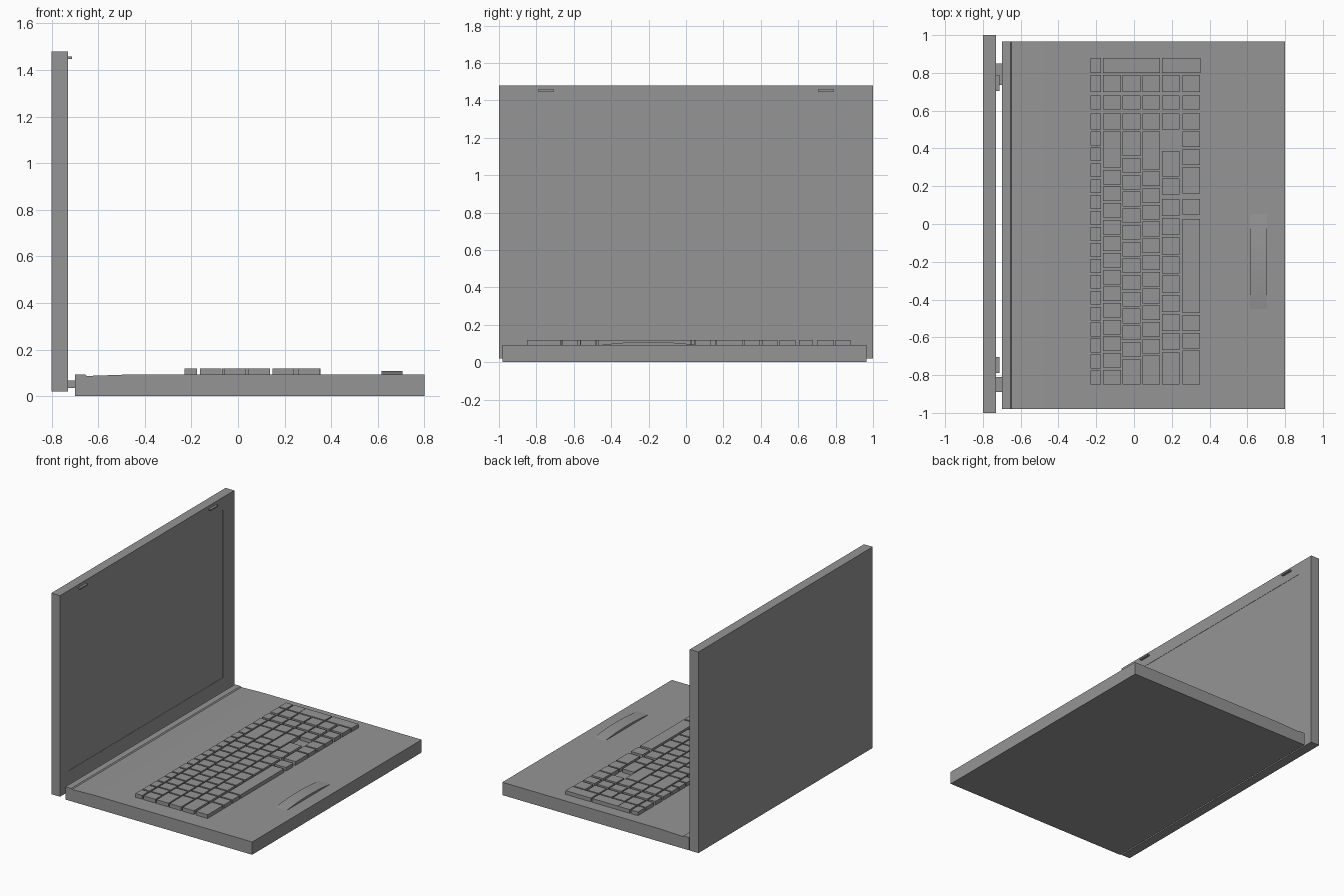
import bpy
import bmesh

cube = bpy.data.objects.get("Cube")
if cube:
    bpy.data.objects.remove(cube, do_unlink=True)

grey = bpy.data.materials.new("plain_grey")
grey.use_nodes = True
colour = (0.3, 0.3, 0.3, 1)
grey.diffuse_color = colour
grey.node_tree.nodes["Principled BSDF"].inputs["Base Color"].default_value = colour


def finish(name, bm):
    bmesh.ops.recalc_face_normals(bm, faces=bm.faces)
    mesh = bpy.data.meshes.new(name)
    bm.to_mesh(mesh)
    bm.free()
    mesh.materials.append(grey)
    obj = bpy.data.objects.new(name, mesh)
    bpy.context.collection.objects.link(obj)
    return obj


def add_box(bm, xs, ys, zs):
    verts = bmesh.ops.create_cube(bm, size=1)["verts"]
    for v in verts:
        for i, (lo, hi) in enumerate((xs, ys, zs)):
            v.co[i] = hi if v.co[i] > 0 else lo


def box(name, xs, ys, zs):
    bm = bmesh.new()
    add_box(bm, xs, ys, zs)
    return finish(name, bm)


def extrude(name, points, offset):
    bm = bmesh.new()
    face = bm.faces.new([bm.verts.new(p) for p in points])
    new = bmesh.ops.extrude_face_region(bm, geom=[face], use_keep_orig=True)["geom"]
    bmesh.ops.translate(bm, vec=offset, verts=[g for g in new if isinstance(g, bmesh.types.BMVert)])
    return finish(name, bm)


# Base, with a shallow sloped channel in front of the hinges
TOP = 0.093
profile = [(-0.70, 0), (0.80, 0), (0.80, TOP), (-0.475, TOP),
           (-0.648, TOP - 0.006), (-0.655, TOP), (-0.70, TOP)]
extrude("base", [(x, -0.98, z) for x, z in profile], (0, 1.945, 0))

# Lid with a slightly sunken screen on its inner face
bm = bmesh.new()
add_box(bm, (-0.80, -0.73), (-1, 1), (0.02, 1.48))
inner = max(bm.faces, key=lambda f: f.calc_center_median().x)
bmesh.ops.inset_individual(bm, faces=[inner], thickness=0.1)
for v in inner.verts:
    v.co.y = 0.87 if v.co.y > 0 else -0.90
    v.co.z = 1.39 if v.co.z > 0.7 else 0.17
sunk = bmesh.ops.extrude_face_region(bm, geom=[inner])["geom"]
bmesh.ops.translate(bm, vec=(-0.002, 0, 0), verts=[g for g in sunk if isinstance(g, bmesh.types.BMVert)])
if inner.is_valid:
    bmesh.ops.delete(bm, geom=[inner], context="FACES_ONLY")
finish("lid", bm)

# Hinges and lid latches
for side, hinge, latch in (("left", (0.735, 0.85), (0.705, 0.79)),
                           ("right", (-0.89, -0.81), (-0.79, -0.705))):
    box(side + "_hinge", (-0.735, -0.695), hinge, (0.035, 0.068))
    box(side + "_latch", (-0.732, -0.713), latch, (1.448, 1.458))

# Keyboard: key lengths run from +y to -y, negative ones are gaps
GAP = 0.011
KEY_TOP = 0.12
columns = [(-0.23, -0.175), (-0.164, -0.07), (-0.06, 0.035),
           (0.045, 0.138), (0.148, 0.24), (0.257, 0.35)]
layouts = [
    [1] * 16,
    [2.3] + [1] * 13,
    [1.6] + [1] * 12 + [1.65],
    [2.4] + [1] * 11 + [1.85],
    [-1.2, 1.7, 1.1, -0.15] + [1.18] * 8 + [2.1],
    [1.1, 1.1, 1.75, -0.2, 1.1, -0.15, 5.9, 1.1, 1.1, 2.2],
]
bm = bmesh.new()
for xs, layout in zip(columns, layouts):
    for hi, lo in ((0.79, 0.70), (0.68, 0.605), (0.586, 0.50)):
        add_box(bm, xs, (lo, hi), (TOP - 0.01, KEY_TOP))
    unit = 1.35 / sum(abs(k) for k in layout)
    y = 0.49
    for k in layout:
        end = y - abs(k) * unit
        if k > 0:
            add_box(bm, xs, (end + GAP, y), (TOP - 0.01, KEY_TOP))
        y = end
# Far row with two double-width keys
for xs in (columns[0], columns[1], (-0.07 + 0.002, 0.138), (0.148, 0.353)):
    add_box(bm, xs, (0.80, 0.88), (TOP - 0.01, KEY_TOP))
finish("keys", bm)

# Pointer button: low arch that fades into the base
STEPS = 12
arch = []
for i in range(STEPS + 1):
    t = 2 * i / STEPS - 1
    arch.append((0.615, -0.2 + 0.25 * t, TOP + 0.016 * (1 - t * t)))
arch += [(0.615, 0.05, TOP - 0.01), (0.615, -0.45, TOP - 0.01)]
extrude("pointer_button", arch, (0.09, 0, 0))
